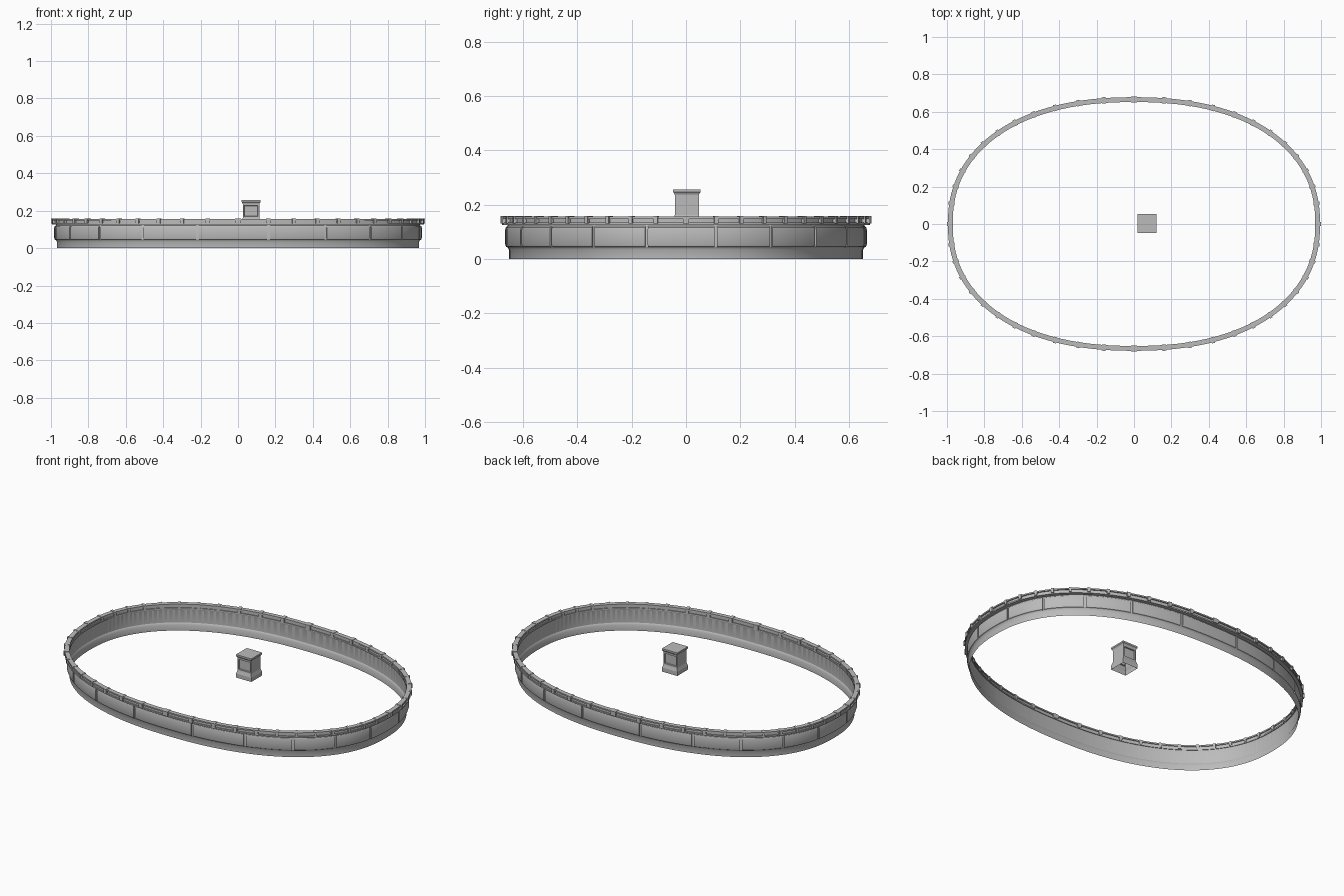
import bpy, bmesh, math

if "Cube" in bpy.data.objects:
    bpy.data.objects.remove(bpy.data.objects["Cube"])

A, B, N = 1.0, 0.683, 2.25      # outer oval half sizes and squareness
TAU = 2 * math.pi

stone = bpy.data.materials.new("grey_stone")
stone.diffuse_color = (0.5, 0.5, 0.5, 1)
stone.use_nodes = True
stone.node_tree.nodes["Principled BSDF"].inputs["Base Color"].default_value = stone.diffuse_color


def oval(t, d, z):
    """Point on the oval at parameter t, moved inwards by d."""
    c, s = math.cos(t), math.sin(t)
    x = A * math.copysign(abs(c) ** (2 / N), c)
    y = B * math.copysign(abs(s) ** (2 / N), s)
    nx = math.copysign(abs(x / A) ** (N - 1), x) / A
    ny = math.copysign(abs(y / B) ** (N - 1), y) / B
    l = math.hypot(nx, ny)
    return (x - d * nx / l, y - d * ny / l, z)


def sweep(bm, prof, t0, t1, steps, loop_prof):
    """Sweep a (depth, height) profile along the oval; full turn closes itself."""
    full = abs(t1 - t0 - TAU) < 1e-6
    rows = [[bm.verts.new(oval(t0 + (t1 - t0) * i / steps, d, z)) for d, z in prof]
            for i in range(steps if full else steps + 1)]
    m = len(prof)
    for i in range(steps):
        a, b = rows[i], rows[(i + 1) % len(rows)]
        for j in range(m if loop_prof else m - 1):
            k = (j + 1) % m
            bm.faces.new((a[j], b[j], b[k], a[k]))
    if not full and loop_prof:
        bm.faces.new(rows[0])
        bm.faces.new(rows[-1][::-1])


def finish(name, bm, smooth=True):
    bmesh.ops.recalc_face_normals(bm, faces=bm.faces)
    me = bpy.data.meshes.new(name)
    bm.to_mesh(me)
    bm.free()
    me.materials.append(stone)
    ob = bpy.data.objects.new(name, me)
    bpy.context.collection.objects.link(ob)
    if smooth:
        bpy.ops.object.select_all(action='DESELECT')
        ob.select_set(True)
        bpy.context.view_layer.objects.active = ob
        bpy.ops.object.shade_smooth_by_angle(angle=math.radians(30))
    return ob


def rect(d0, d1, z0, z1):
    return [(d0, z0), (d0, z1), (d1, z1), (d1, z0)]


# thin wall: plinth, step out, backing of the panels, neck
bm = bmesh.new()
sweep(bm, [(.031, 0), (.031, .034), (.027, .042), (.025, .045), (.025, .12), (.028, .128)],
      0, TAU, 160, False)
finish("wall", bm)

# raised panels with narrow gaps and softened top and bottom
bm = bmesh.new()
P = 20
for i in range(P):
    t = TAU * (i + .42) / P
    sweep(bm, [(.025, .043), (.020, .046), (.0175, .053), (.0175, .109), (.020, .117), (.025, .121)],
          t + .007, t + TAU / P - .007, 8, True)
finish("wall_panels", bm)

# railing: bottom rail, infill band, top rail
for name, r in (("bottom_rail", rect(.006, .031, .126, .134)),
                ("rail_infill", rect(.012, .026, .134, .149)),
                ("top_rail", rect(.005, .031, .148, .156))):
    bm = bmesh.new()
    sweep(bm, r, 0, TAU, 160, True)
    finish(name, bm)

# small posts along the railing
bm = bmesh.new()
Q = 48
for i in range(Q):
    t = TAU * i / Q
    sweep(bm, rect(0, .033, .131, .158), t - .01, t + .01, 1, True)
finish("rail_posts", bm, False)

# square pedestal, open underneath, with sunk panels front and back
bm = bmesh.new()
prof = [(.050, .12), (.050, .145), (.048, .150), (.044, .163), (.044, .235),
        (.046, .241), (.050, .246), (.050, .256)]
rings = [[bm.verts.new((.07 + sx * h, .003 + sy * h, z))
          for sx, sy in ((-1, -1), (1, -1), (1, 1), (-1, 1))] for h, z in prof]
shaft = []
for n, (a, b) in enumerate(zip(rings, rings[1:])):
    for j in range(4):
        k = (j + 1) % 4
        f = bm.faces.new((a[j], a[k], b[k], b[j]))
        if n == 3 and j in (0, 2):
            shaft.append(f)
bm.faces.new(rings[-1])
bm.normal_update()
bmesh.ops.inset_individual(bm, faces=shaft, thickness=.010, depth=0)
bmesh.ops.inset_individual(bm, faces=shaft, thickness=.003, depth=-.006)
finish("pedestal", bm, False)
